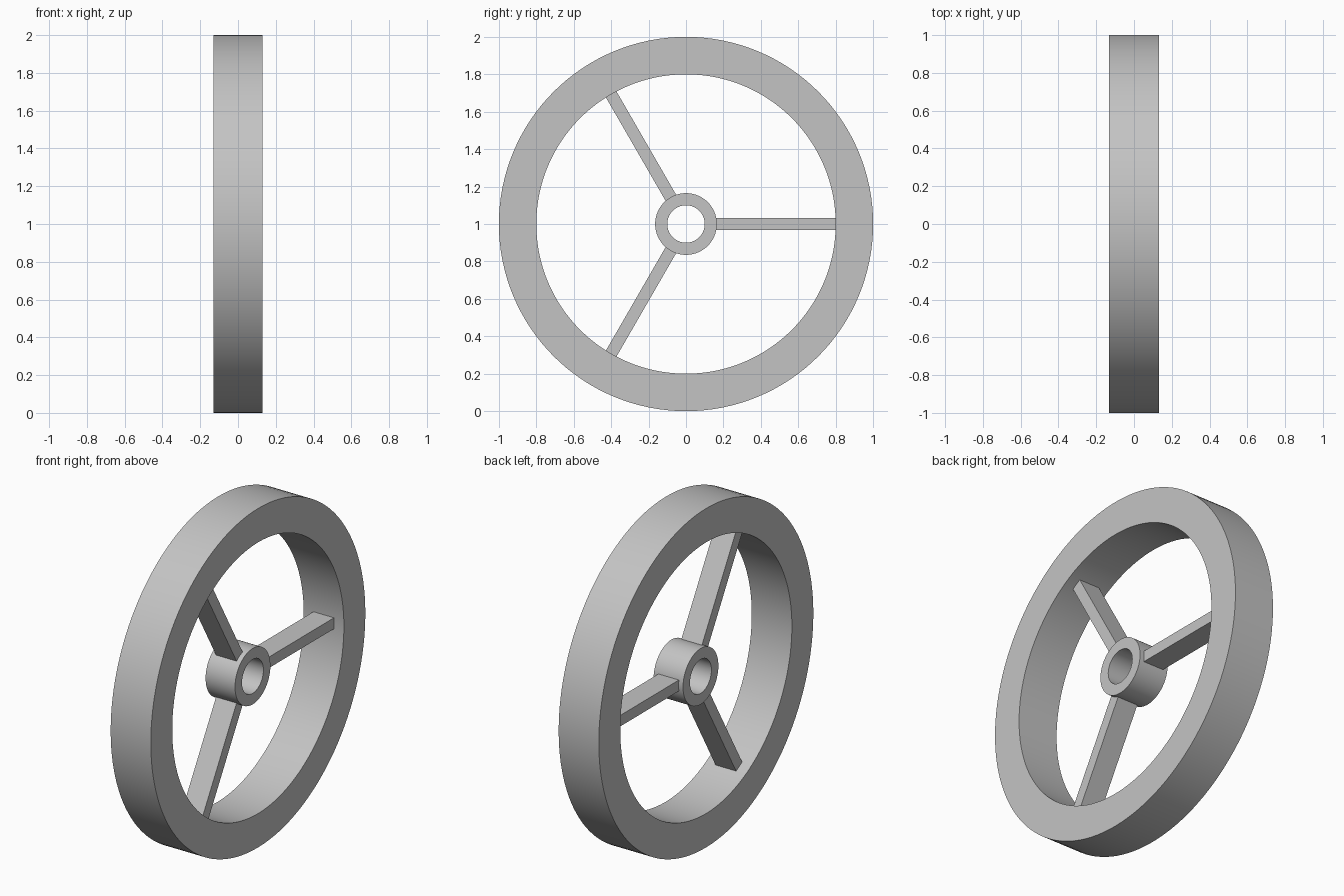
import bpy, bmesh, math
from mathutils import Matrix

cube = bpy.data.objects.get("Cube")
if cube:
    bpy.data.objects.remove(cube, do_unlink=True)

GREY = (0.55, 0.55, 0.55, 1)
grey = bpy.data.materials.new("plain grey")
grey.use_nodes = True
grey.diffuse_color = GREY
grey.node_tree.nodes["Principled BSDF"].inputs["Base Color"].default_value = GREY

AXLE = Matrix.Translation((0, 0, 1))  # wheel centre, axle along x


def finish(name, bm, smooth=False):
    bmesh.ops.recalc_face_normals(bm, faces=bm.faces)
    mesh = bpy.data.meshes.new(name)
    bm.to_mesh(mesh)
    bm.free()
    mesh.materials.append(grey)
    obj = bpy.data.objects.new(name, mesh)
    bpy.context.collection.objects.link(obj)
    if smooth:
        bpy.ops.object.select_all(action="DESELECT")
        obj.select_set(True)
        bpy.context.view_layer.objects.active = obj
        bpy.ops.object.shade_smooth_by_angle(angle=math.radians(30))
    return obj


def ring(name, inner, outer, half_width, sides):
    """Rectangular section spun around the axle."""
    bm = bmesh.new()
    section = [(-half_width, inner), (half_width, inner),
               (half_width, outer), (-half_width, outer)]
    verts = [bm.verts.new((x, r, 0)) for x, r in section]
    edges = [bm.edges.new((verts[i], verts[(i + 1) % 4])) for i in range(4)]
    bmesh.ops.spin(bm, geom=verts + edges, cent=(0, 0, 0), axis=(1, 0, 0),
                   angle=math.tau, steps=sides, use_merge=True)
    bmesh.ops.remove_doubles(bm, verts=bm.verts, dist=0.0001)
    bm.transform(AXLE)
    return finish(name, bm, smooth=True)


def spoke(name, angle):
    """Flat bar from the hub wall to the inside of the rim."""
    start, end = 0.15, 0.803
    bm = bmesh.new()
    bmesh.ops.create_cube(bm, size=1)
    bm.transform(AXLE @ Matrix.Rotation(angle, 4, "X")
                 @ Matrix.Translation(((0, (start + end) / 2, 0)))
                 @ Matrix.Diagonal((0.134, end - start, 0.065, 1)))
    return finish(name, bm)


# Rim and hub
ring("rim", 0.80, 1.0, 0.131, 128)
ring("hub", 0.10, 0.165, 0.096, 64)

# Three evenly spaced spokes
for i, name in enumerate(("rear_spoke", "upper_spoke", "lower_spoke")):
    spoke(name, i * math.tau / 3)
